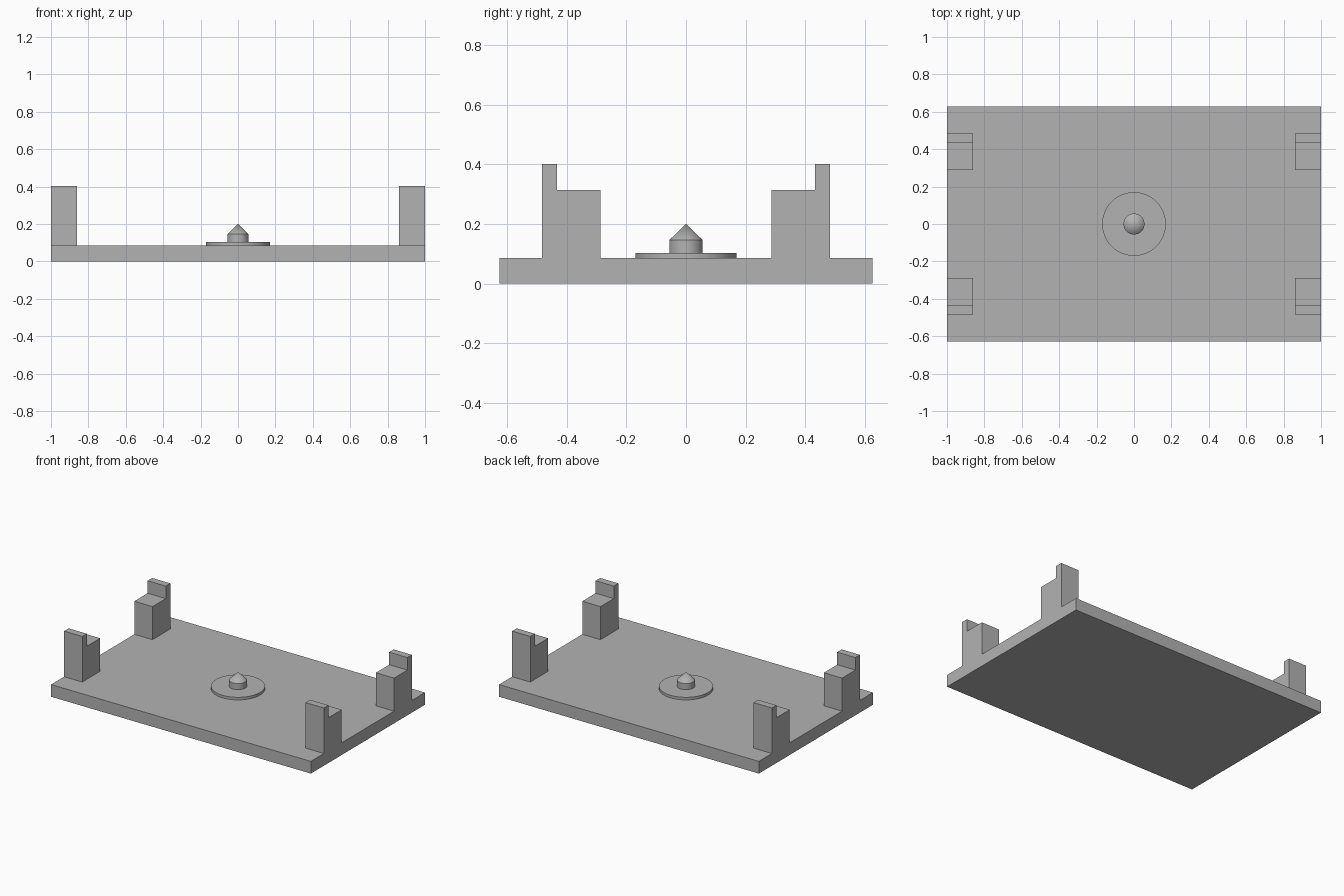
import bpy
import bmesh
import math

cube = bpy.data.objects.get("Cube")
if cube:
    bpy.data.objects.remove(cube, do_unlink=True)

grey = bpy.data.materials.new("plain grey")
grey.use_nodes = True
COLOUR = (0.45, 0.45, 0.45, 1)
grey.diffuse_color = COLOUR
grey.node_tree.nodes["Principled BSDF"].inputs["Base Color"].default_value = COLOUR

BASE_TOP = 0.085


def finish(name, bm):
    bmesh.ops.recalc_face_normals(bm, faces=bm.faces)
    mesh = bpy.data.meshes.new(name)
    bm.to_mesh(mesh)
    bm.free()
    mesh.materials.append(grey)
    obj = bpy.data.objects.new(name, mesh)
    bpy.context.collection.objects.link(obj)
    return obj


def extrude_profile(name, profile, x0, x1):
    """Extrude a closed (y, z) profile along x."""
    bm = bmesh.new()
    face = bm.faces.new([bm.verts.new((x0, y, z)) for y, z in profile])
    ext = bmesh.ops.extrude_face_region(bm, geom=[face])
    verts = [v for v in ext["geom"] if isinstance(v, bmesh.types.BMVert)]
    bmesh.ops.translate(bm, verts=verts, vec=(x1 - x0, 0, 0))
    return finish(name, bm)


def lathe(name, profile, steps=64):
    """Spin an (r, z) profile about the z axis."""
    bm = bmesh.new()
    verts = [bm.verts.new((r, 0, z)) for r, z in profile]
    edges = [bm.edges.new(pair) for pair in zip(verts, verts[1:])]
    bmesh.ops.spin(bm, geom=verts + edges, cent=(0, 0, 0), axis=(0, 0, 1),
                   angle=math.tau, steps=steps)
    bmesh.ops.remove_doubles(bm, verts=bm.verts, dist=0.0001)
    obj = finish(name, bm)
    bpy.ops.object.select_all(action="DESELECT")
    obj.select_set(True)
    bpy.context.view_layer.objects.active = obj
    bpy.ops.object.shade_smooth_by_angle(angle=math.radians(30))
    return obj


# Base plate
W = 0.627
extrude_profile("base_plate", [(-W, 0), (W, 0), (W, BASE_TOP), (-W, BASE_TOP)], -1, 1)

# Stepped corner posts, tall lip on the outer side
post = [(0.288, BASE_TOP), (0.484, BASE_TOP), (0.484, 0.402),
        (0.434, 0.402), (0.434, 0.315), (0.288, 0.315)]
for sx, side in ((1, "left"), (-1, "right")):
    for sy, end in ((-1, "front"), (1, "back")):
        extrude_profile(f"{end}_{side}_post", [(sy * y, z) for y, z in post],
                        sx * 0.86, sx)

# Round washer and pointed centre pin
DISC_TOP = 0.103
lathe("centre_disc", [(0, BASE_TOP), (0.17, BASE_TOP), (0.17, DISC_TOP), (0, DISC_TOP)])
lathe("centre_pin", [(0, DISC_TOP), (0.056, DISC_TOP), (0.056, 0.146), (0, 0.2)])
